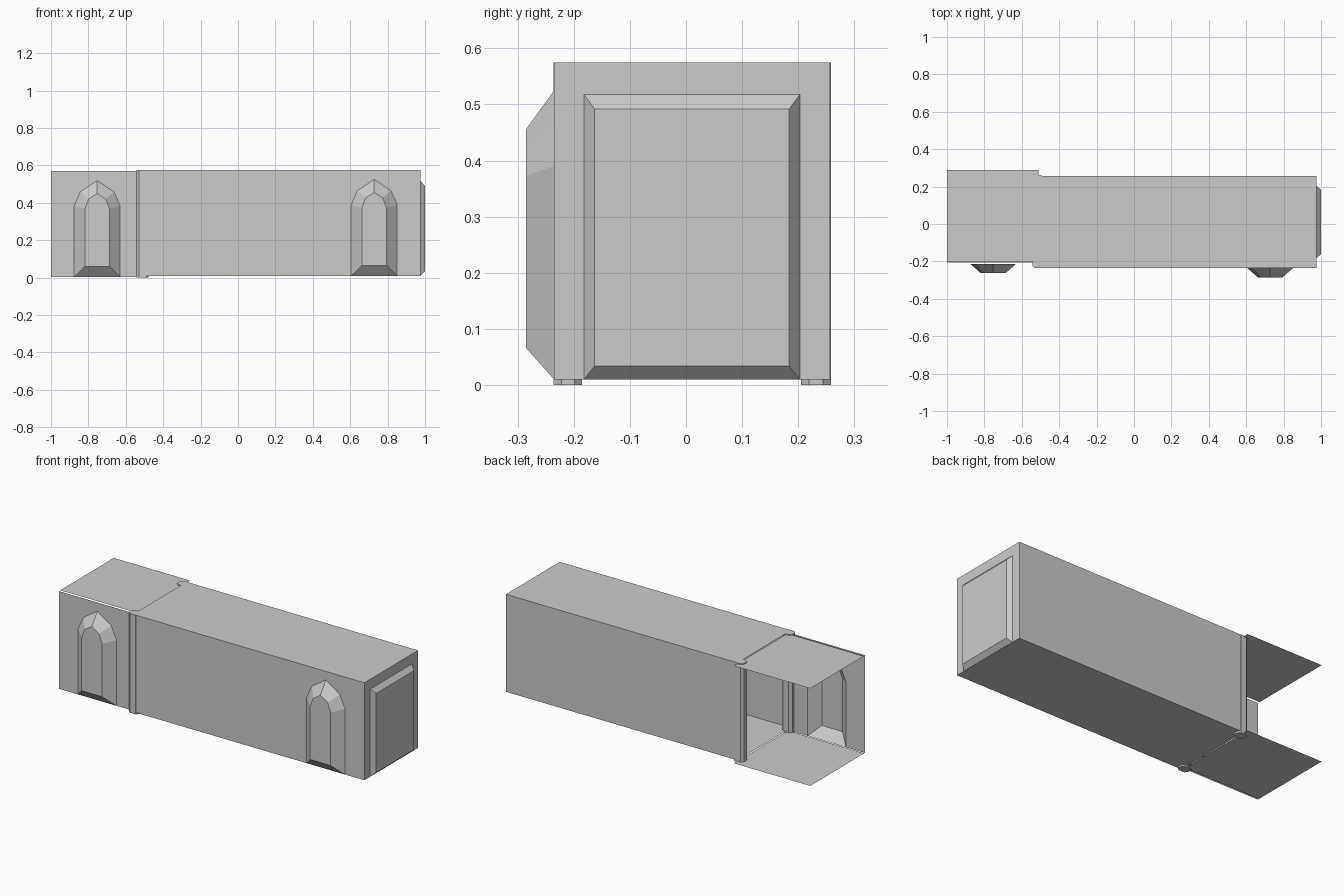
import bpy, bmesh
from mathutils import Vector

if "Cube" in bpy.data.objects:
    bpy.data.objects.remove(bpy.data.objects["Cube"])


def make(name, verts, faces):
    mesh = bpy.data.meshes.new(name)
    mesh.from_pydata([Vector(v) for v in verts], [], faces)
    mesh.update()
    ob = bpy.data.objects.new(name, mesh)
    bpy.context.collection.objects.link(ob)
    return ob


def sheet(name, a, b):
    """Flat rectangle between opposite corners that share one coordinate."""
    (x0, y0, z0), (x1, y1, z1) = a, b
    if z0 == z1:
        v = [(x0, y0, z0), (x1, y0, z0), (x1, y1, z0), (x0, y1, z0)]
    elif y0 == y1:
        v = [(x0, y0, z0), (x1, y0, z0), (x1, y0, z1), (x0, y0, z1)]
    else:
        v = [(x0, y0, z0), (x0, y1, z0), (x0, y1, z1), (x0, y0, z1)]
    return make(name, v, [(0, 1, 2, 3)])


def niche_wall(name, u0, u1, z0, z1, outer, inner, depth, place):
    """Wall sheet notched by a niche whose sloped sides lead to a set-back panel.
    place(u, z, d) turns wall coordinates into a 3D point."""
    n = len(outer)
    verts = [place(u, z, 0) for u, z in outer] + [place(u, z, depth) for u, z in inner]
    verts += [place(u, z, 0) for u, z in ((u1, z0), (u1, z1), (u0, z1), (u0, z0))]
    faces = [(i, (i + 1) % n, n + (i + 1) % n, n + i) for i in range(n)]
    faces.append(tuple(range(n, 2 * n)))
    faces.append(tuple(range(n)) + tuple(range(2 * n, 2 * n + 4)))
    return make(name, verts, faces)


def arch(cx, z0, half, rows):
    """Five-point pointed arch on two straight jambs."""
    left = [(cx - half, z0)] + [(cx - w, z0 + z) for w, z in rows]
    right = [(2 * cx - u, z) for u, z in reversed(left[:-1])]
    return left + right


def arched_wall(name, x0, x1, cx, y, z0, z1):
    outer = arch(cx, z0, 0.123, [(0.123, 0.38), (0.09, 0.455), (0, 0.515)])
    inner = arch(cx, z0 + 0.056, 0.066, [(0.066, 0.307), (0.046, 0.36), (0, 0.39)])
    return niche_wall(name, x0, x1, z0, z1, outer, inner, 0.05,
                      lambda u, z, d: (u, y - d, z))


# Open left bay: floor, ceiling and niche wall
sheet("bay_floor", (-1, -0.205, 0.005), (-0.51, 0.29, 0.005))
sheet("bay_ceiling", (-1, -0.2, 0.57), (-0.51, 0.29, 0.57))
arched_wall("bay_front_wall", -1, -0.51, -0.753, -0.213, 0.004, 0.57)

# Enclosed corridor
X0, XM, X1 = -0.51, 0.485, 0.975
Y0, Y1, Z0, Z1 = -0.235, 0.257, 0.01, 0.575
for i, (a, b) in enumerate(((X0, XM), (XM, X1))):
    sheet(f"corridor_floor_{i}", (a, Y0, Z0), (b, Y1, Z0))
    sheet(f"corridor_ceiling_{i}", (a, Y0, Z1), (b, Y1, Z1))
    sheet(f"corridor_back_wall_{i}", (a, Y1, Z0), (b, Y1, Z1))
sheet("corridor_front_wall", (X0, Y0, Z0), (XM, Y0, Z1))
arched_wall("corridor_niche_wall", XM, X1, 0.728, Y0, Z0, Z1)

# End wall with a rectangular recess
niche_wall("corridor_end_wall", Y0, Y1, Z0, Z1,
           [(-0.182, Z0), (-0.182, 0.518), (0.203, 0.518), (0.203, Z0)],
           [(-0.163, 0.034), (-0.163, 0.492), (0.184, 0.492), (0.184, 0.034)],
           0.025, lambda u, z, d: (X1 + d, u, z))

# Chamfered pillars framing the opening
for name, ya, yb in (("doorway_pillar_front", -0.236, -0.185),
                     ("doorway_pillar_back", 0.205, 0.258)):
    xa, xb, c = -0.543, -0.478, 0.014
    ring = [(xa + c, ya), (xb - c, ya), (xb, ya + c), (xb, yb - c),
            (xb - c, yb), (xa + c, yb), (xa, yb - c), (xa, ya + c)]
    verts = [(x, y, z) for z in (0.0, 0.575) for x, y in ring]
    faces = [(i, (i + 1) % 8, 8 + (i + 1) % 8, 8 + i) for i in range(8)]
    make(name, verts, faces + [tuple(range(7, -1, -1)), tuple(range(8, 16))])
